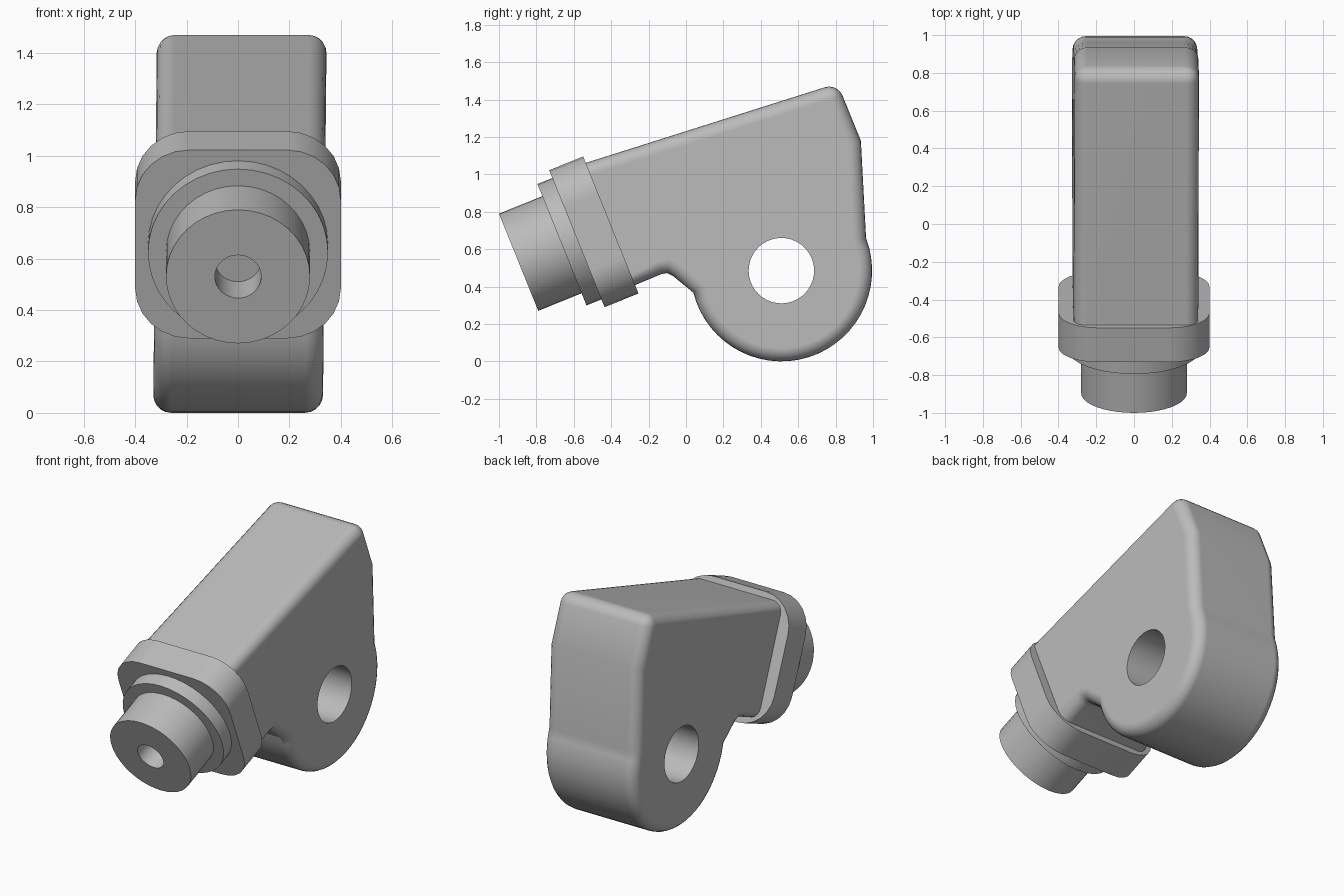
import bpy, bmesh, math
from mathutils import Matrix, Vector

if "Cube" in bpy.data.objects:
    bpy.data.objects.remove(bpy.data.objects["Cube"])

grey = bpy.data.materials.new("plain_grey")
grey.use_nodes = True
grey.diffuse_color = (0.5, 0.5, 0.5, 1)
grey.node_tree.nodes["Principled BSDF"].inputs["Base Color"].default_value = (0.5, 0.5, 0.5, 1)

# Tilted frame of the spigot: local z runs along its axis into the body
TILT = math.radians(22)
axis = Vector((0, math.cos(TILT), math.sin(TILT)))
up = Vector((0, -math.sin(TILT), math.cos(TILT)))
frame = Matrix((up.cross(axis), up, axis)).transposed().to_4x4()
frame.translation = (0, -0.895, 0.53)


def make_object(name, bm):
    bmesh.ops.recalc_face_normals(bm, faces=bm.faces)
    mesh = bpy.data.meshes.new(name)
    bm.to_mesh(mesh)
    bm.free()
    obj = bpy.data.objects.new(name, mesh)
    bpy.context.collection.objects.link(obj)
    mesh.materials.append(grey)
    return obj


def smooth(obj):
    bpy.ops.object.select_all(action='DESELECT')
    obj.select_set(True)
    bpy.context.view_layer.objects.active = obj
    bpy.ops.object.shade_smooth_by_angle(angle=math.radians(32))
    obj.modifiers.new("even_shading", 'WEIGHTED_NORMAL').keep_sharp = True


def prism(points, direction):
    bm = bmesh.new()
    face = bm.faces.new([bm.verts.new(p) for p in points])
    solid = bmesh.ops.extrude_face_region(bm, geom=[face])
    moved = [v for v in solid["geom"] if isinstance(v, bmesh.types.BMVert)]
    bmesh.ops.translate(bm, verts=moved, vec=direction)
    return bm


def arc(cx, cy, r, start, end, steps):
    angles = [math.radians(start + (end - start) * i / steps) for i in range(steps + 1)]
    return [(cx + r * math.cos(a), cy + r * math.sin(a)) for a in angles]


# Stepped spigot with a blind bore, turned about its axis
bm = bmesh.new()
profile = [(0, 0.17), (0.09, 0.17), (0.09, 0), (0.28, 0), (0.28, 0.25),
           (0.35, 0.25), (0.35, 0.4), (0, 0.4)]
verts = [bm.verts.new((r, 0, z)) for r, z in profile]
edges = [bm.edges.new(pair) for pair in zip(verts, verts[1:])]
bmesh.ops.spin(bm, geom=verts + edges, cent=(0, 0, 0), axis=(0, 0, 1),
               angle=math.tau, steps=40, use_duplicate=False)
bmesh.ops.remove_doubles(bm, verts=bm.verts, dist=0.0005)
bm.transform(frame)
smooth(make_object("stepped_spigot", bm))

# Rounded square flange
outline = []
for i, (sx, sy) in enumerate([(1, 1), (-1, 1), (-1, -1), (1, -1)]):
    outline += arc(sx * 0.19, sy * 0.185, 0.21, i * 90, i * 90 + 90, 6)
bm = prism([(x, y, 0.336) for x, y in outline], (0, 0, 0.196))
bm.transform(frame)
smooth(make_object("flange", bm))

# Body: side profile with a round lug, rounded along both side outlines
HALF = 0.33
PIVOT = (0.51, 0.485)
side = arc(*PIVOT, 0.485, 194, 381, 30)
side += [(0.935, 1.18), (0.81, 1.487), (-0.66, 1.022), (-0.4, 0.355),
         (-0.13, 0.467), (-0.1, 0.472), (-0.07, 0.457)]
bm = prism([(-HALF, y, z) for y, z in side], (2 * HALF, 0, 0))
rims = [e for e in bm.edges if abs(e.verts[0].co.x - e.verts[1].co.x) < 0.01
        or all(v.co.z > 1.4 for v in e.verts)]
bmesh.ops.recalc_face_normals(bm, faces=bm.faces)
bmesh.ops.bevel(bm, geom=rims, offset=0.07, segments=5, profile=0.5,
                affect='EDGES', clamp_overlap=False)
for v in bm.verts:  # slight lean to one side
    v.co.x += 0.01 * v.co.z
body = make_object("body", bm)

# Pin hole through the lug
hole = arc(*PIVOT, 0.175, 0, 351, 39)
cutter = make_object("pin_hole_cutter", prism([(-1, y, z) for y, z in hole], (2, 0, 0)))
cutter.hide_render = True
cut = body.modifiers.new("pin_hole", 'BOOLEAN')
cut.object = cutter
cut.solver = 'EXACT'
bpy.context.view_layer.update()
result = bpy.data.meshes.new_from_object(body.evaluated_get(bpy.context.evaluated_depsgraph_get()))
body.modifiers.clear()
body.data = result
bpy.data.objects.remove(cutter)
smooth(body)
